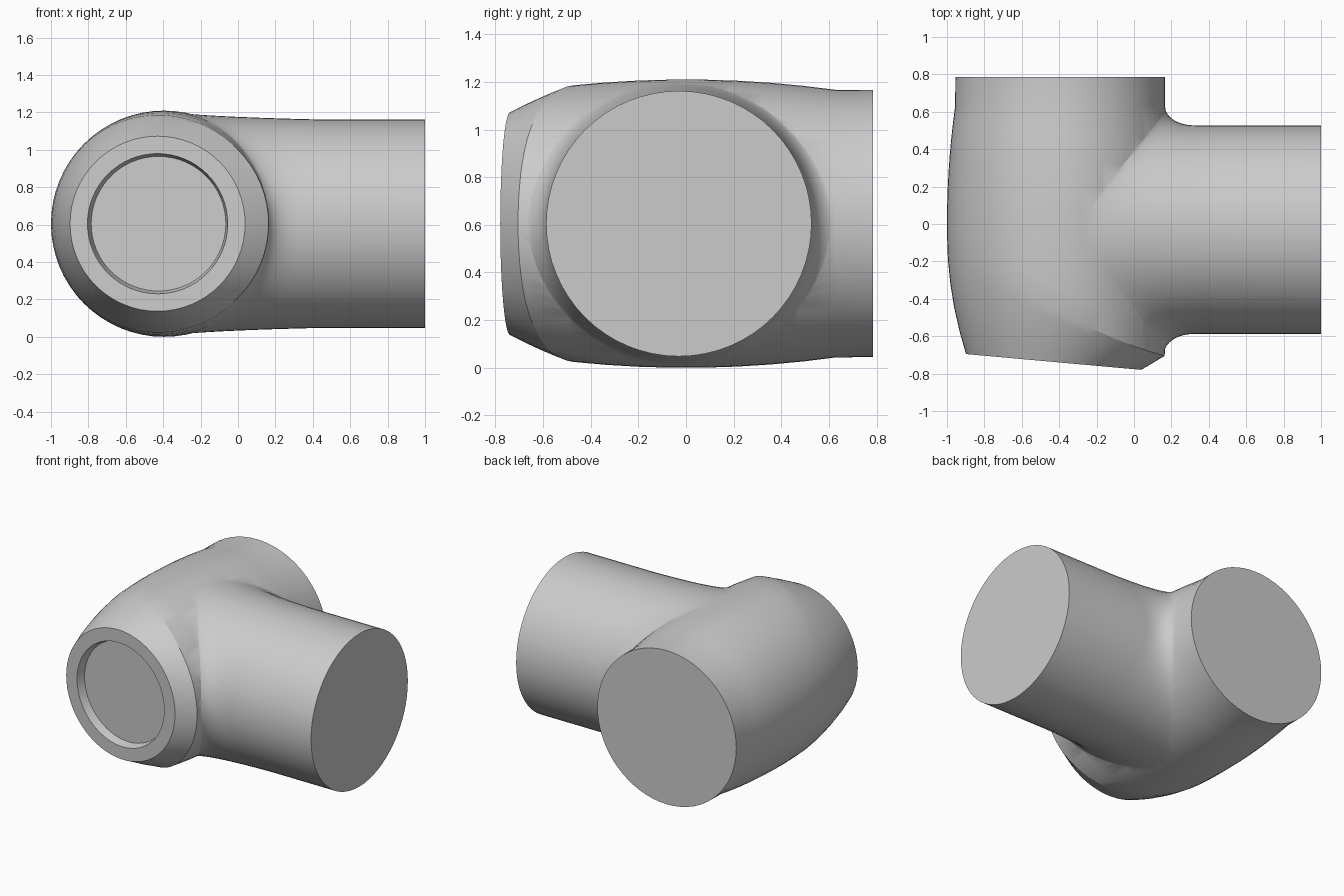
import bpy, bmesh, math

if "Cube" in bpy.data.objects:
    bpy.data.objects.remove(bpy.data.objects["Cube"])

CX, CZ = -0.395, 0.605      # main barrel axis runs along y
PY, PR = -0.03, 0.557       # side branch axis runs along x
SEG = 64

grey = bpy.data.materials.new("light grey")
grey.diffuse_color = (0.6, 0.6, 0.6, 1)
grey.use_nodes = True
grey.node_tree.nodes["Principled BSDF"].inputs["Base Color"].default_value = grey.diffuse_color


def barrel_radius(y):
    return 0.605 - 0.11 * min(abs(y), 0.65) ** 2


def bezier(a, b, c, t):
    return tuple((1 - t) ** 2 * p + 2 * t * (1 - t) * q + t * t * r for p, q, r in zip(a, b, c))


def loft(name, rings, tip=None):
    """Skin closed rings; cap the first, and cap the last flat or with a tip."""
    bm = bmesh.new()
    loops = [[bm.verts.new(p) for p in ring] for ring in rings]
    for a, b in zip(loops, loops[1:]):
        for i in range(len(a)):
            j = (i + 1) % len(a)
            bm.faces.new((a[i], a[j], b[j], b[i]))
    bm.faces.new(loops[0])
    if tip:
        v, last = bm.verts.new(tip), loops[-1]
        for i in range(len(last)):
            bm.faces.new((last[i], last[(i + 1) % len(last)], v))
    else:
        bm.faces.new(loops[-1])
    bmesh.ops.recalc_face_normals(bm, faces=bm.faces)
    mesh = bpy.data.meshes.new(name)
    bm.to_mesh(mesh)
    bm.free()
    mesh.materials.append(grey)
    obj = bpy.data.objects.new(name, mesh)
    bpy.context.collection.objects.link(obj)
    return obj


def barrel_line(a):
    """One lengthwise line of the barrel, from the back end to the front recess."""
    c, s = math.cos(a), math.sin(a)

    def on(r, y, dx=0.0):
        return (CX + dx + r * c, y, CZ + r * s)

    # straight collar, then bulging body up to the slanted crease
    dx = 0.58 * c
    crease = -0.47 - 0.55 * dx + 0.25 * dx * dx
    pts = [on(0.56, 0.785)]
    for k in range(9):
        y = 0.63 + (crease - 0.63) * k / 8
        pts.append(on(barrel_radius(y), y))
    # tapered nose down to the slightly tilted front face
    start, end = pts[-1], on(0.468, -0.7375 - 0.09 * 0.468 * c, -0.035)
    out = 0.12 * math.dist(start, end) ** 2
    mid = [(p + q) / 2 for p, q in zip(start, end)]
    mid[0] += out * c
    mid[2] += out * s
    pts += [bezier(start, mid, end, k / 5) for k in range(1, 6)]
    # shallow round recess
    pts.append(on(0.375, -0.7375 - 0.09 * 0.375 * c, -0.035))
    pts.append(on(0.36, -0.6775 - 0.09 * 0.36 * c, -0.03))
    return pts


def branch_line(a):
    """One lengthwise line of the side branch, flaring into the barrel."""
    c, s = math.cos(a), math.sin(a)
    y2 = PY + 0.65 * c
    r2 = barrel_radius(y2) - 0.004
    foot = (CX + r2 * abs(c), y2, CZ + r2 * s)
    x1 = CX + math.sqrt(0.59 ** 2 - (PR * s) ** 2)
    lift = PR + 0.015 * s * s
    corner = (x1, PY + PR * c, CZ + lift * s)
    start = (x1 + 0.14 + 0.5 * s * s, PY + PR * c, CZ + PR * s)
    return [(1.0, start[1], start[2])] + [bezier(start, corner, foot, k / 10) for k in range(11)]


angles = [2 * math.pi * i / SEG for i in range(SEG)]
body = loft("pipe_tee_body", list(zip(*[barrel_line(a) for a in angles])))
branch = loft("side_branch", list(zip(*[branch_line(a) for a in angles])), tip=(CX, PY, CZ))

# fuse the branch with the barrel
union = body.modifiers.new("fuse", 'BOOLEAN')
union.operation, union.solver, union.object = 'UNION', 'EXACT', branch
bpy.context.view_layer.objects.active = body
body.select_set(True)
bpy.ops.object.modifier_apply(modifier=union.name)
bpy.data.objects.remove(branch)
bpy.ops.object.shade_smooth_by_angle(angle=math.radians(22))
